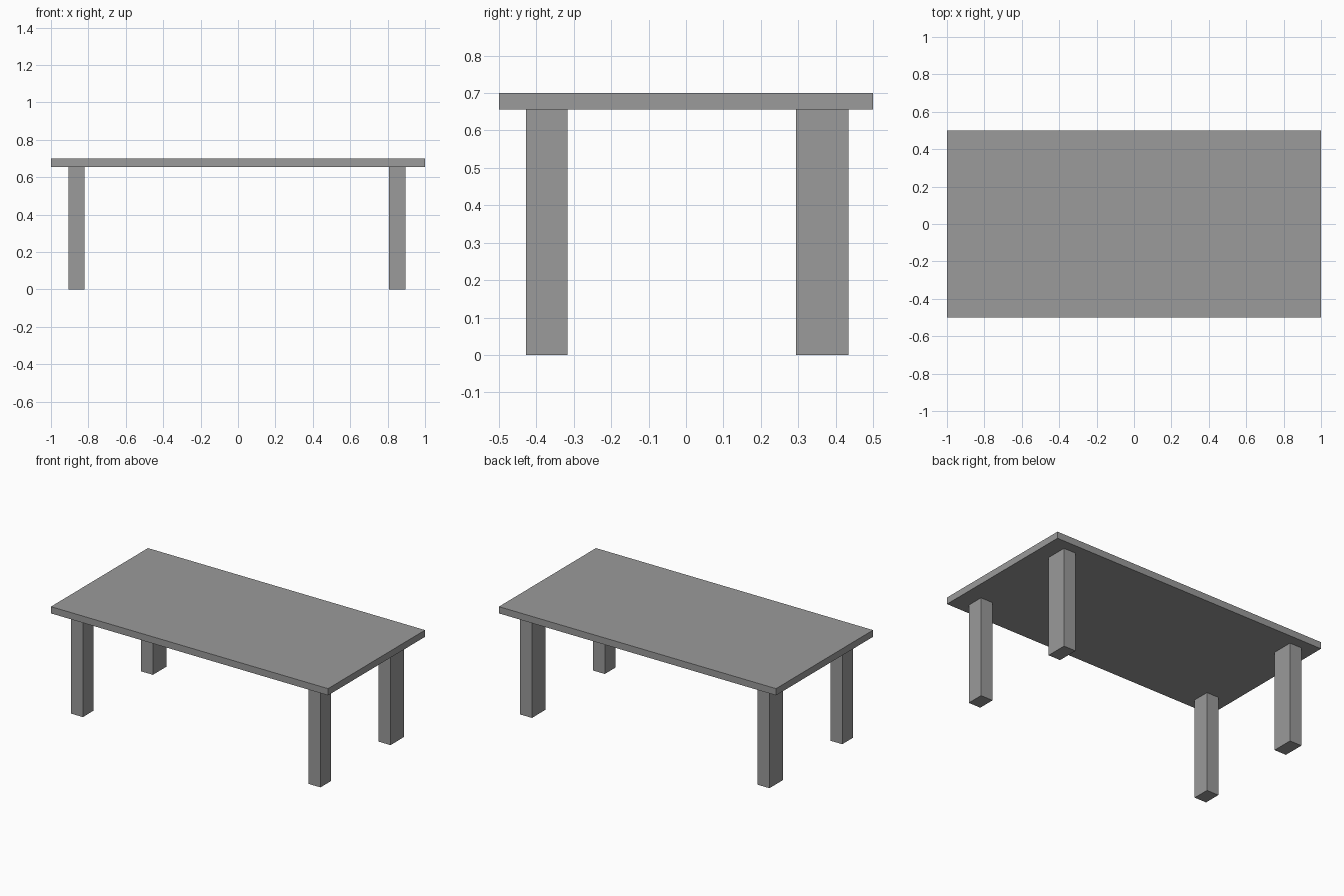
import bpy

if "Cube" in bpy.data.objects:
    bpy.data.objects.remove(bpy.data.objects["Cube"])

# Dark grey shared by every part
grey = bpy.data.materials.new("dark_grey")
grey.diffuse_color = (0.325, 0.325, 0.325, 1)
grey.use_nodes = True
grey.node_tree.nodes["Principled BSDF"].inputs["Base Color"].default_value = grey.diffuse_color


def box(name, x0, x1, y0, y1, z0, z1):
    bpy.ops.mesh.primitive_cube_add(size=1)
    ob = bpy.context.object
    ob.name = name
    ob.location = ((x0 + x1) / 2, (y0 + y1) / 2, (z0 + z1) / 2)
    ob.scale = (x1 - x0, y1 - y0, z1 - z0)
    bpy.ops.object.transform_apply(location=True, rotation=False, scale=True)
    ob.data.materials.append(grey)
    return ob


TOP, UNDERSIDE = 0.70, 0.656

# Tabletop slab
box("tabletop", -1, 1, -0.5, 0.5, UNDERSIDE, TOP)

# Four legs, the back pair deeper than the front pair
columns = {"left": (-0.906, -0.82), "right": (0.808, 0.895)}
rows = {"front": (-0.428, -0.317), "back": (0.294, 0.434)}
for row, (y0, y1) in rows.items():
    for side, (x0, x1) in columns.items():
        box(f"{row}_{side}_leg", x0, x1, y0, y1, 0, UNDERSIDE)
